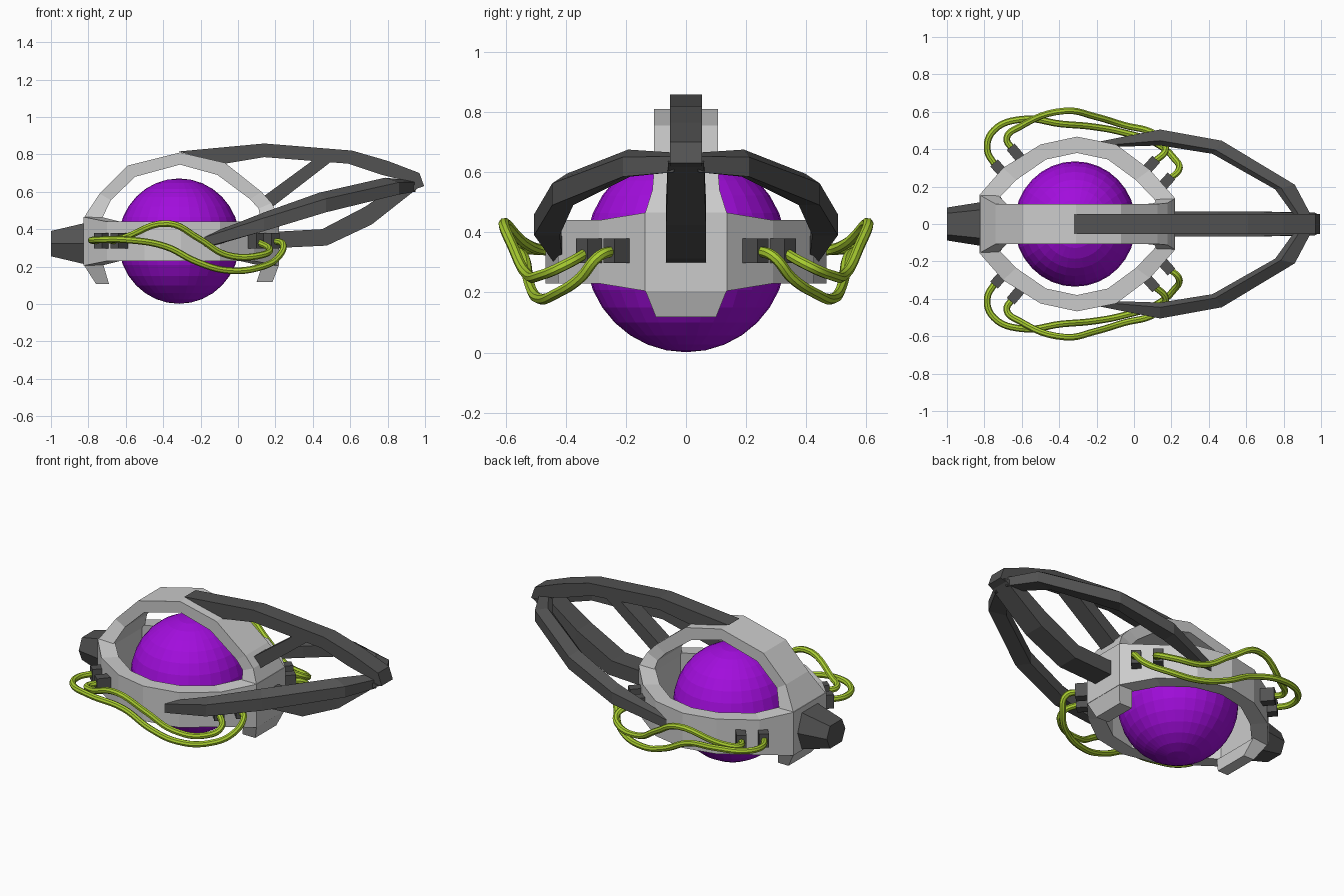
import bpy, bmesh, math

if "Cube" in bpy.data.objects:
    bpy.data.objects.remove(bpy.data.objects["Cube"])


def material(name, rgb):
    m = bpy.data.materials.new(name)
    m.diffuse_color = (*rgb, 1)
    m.use_nodes = True
    m.node_tree.nodes["Principled BSDF"].inputs["Base Color"].default_value = m.diffuse_color
    return m


DARK = material("dark_metal", (0.085, 0.085, 0.085))
PURPLE = material("purple", (0.36, 0.004, 0.72))
GREEN = material("green", (0.40, 0.62, 0.03))


def loft(name, sections, mat=None, closed=False):
    """Skin a row of equal-sized cross-sections with flat faces."""
    bm = bmesh.new()
    rows = [[bm.verts.new(p) for p in s] for s in sections]
    n = len(rows[0])
    for i in range(len(rows) if closed else len(rows) - 1):
        a, b = rows[i], rows[(i + 1) % len(rows)]
        for j in range(n):
            k = (j + 1) % n
            bm.faces.new((a[j], a[k], b[k], b[j]))
    if not closed:
        bm.faces.new(rows[0])
        bm.faces.new(rows[-1])
    bmesh.ops.recalc_face_normals(bm, faces=bm.faces)
    me = bpy.data.meshes.new(name)
    bm.to_mesh(me)
    bm.free()
    ob = bpy.data.objects.new(name, me)
    bpy.context.collection.objects.link(ob)
    if mat:
        me.materials.append(mat)
    return ob


def mirror_y(ob):
    m = ob.modifiers.new("mirror", "MIRROR")
    m.use_axis = (False, True, False)


def strap(name, stations, mat=None):
    """Band in the xz plane; station = outer x,z, inner x,z, half width."""
    return loft(name, [[(ox, -w, oz), (ox, w, oz), (ix, w, iz), (ix, -w, iz)]
                       for ox, oz, ix, iz, w in stations], mat)


# Core sphere
bpy.ops.mesh.primitive_uv_sphere_add(segments=32, ring_count=16, radius=0.335,
                                     location=(-0.315, 0, 0.336))
core = bpy.context.object
core.name = "core_sphere"
core.scale.x = 0.97
core.data.materials.append(PURPLE)

# Horizontal ring: outer x,y, inner x,y, bottom z, top z
half = [(0.22, 0.137, 0.12, 0.12, 0.205, 0.465), (0.085, 0.29, 0.01, 0.235, 0.23, 0.44),
        (-0.095, 0.425, -0.14, 0.345, 0.23, 0.44), (-0.305, 0.467, -0.305, 0.38, 0.23, 0.44),
        (-0.50, 0.425, -0.47, 0.345, 0.23, 0.44), (-0.70, 0.30, -0.63, 0.235, 0.23, 0.44),
        (-0.825, 0.157, -0.73, 0.13, 0.205, 0.465)]
ring = half + [(a, -b, c, -d, e, f) for a, b, c, d, e, f in reversed(half)]
loft("equator_ring", [[(a, b, e), (a, b, f), (c, d, f), (c, d, e)]
                      for a, b, c, d, e, f in ring], closed=True)

# Vertical arch over the sphere
strap("top_arch", [(0.22, 0.46, 0.12, 0.45, 0.137), (0.18, 0.54, 0.11, 0.51, 0.112),
                   (0.125, 0.60, 0.065, 0.56, 0.107), (-0.07, 0.755, -0.11, 0.69, 0.107),
                   (-0.31, 0.81, -0.31, 0.745, 0.107), (-0.59, 0.74, -0.55, 0.68, 0.107),
                   (-0.74, 0.59, -0.68, 0.555, 0.107), (-0.825, 0.46, -0.73, 0.45, 0.155)])

# Tabs below each end of the ring
strap("rear_tab", [(0.22, 0.21, 0.13, 0.21, 0.137), (0.185, 0.118, 0.10, 0.118, 0.10)])
strap("nose_tab", [(-0.825, 0.21, -0.72, 0.21, 0.155), (-0.76, 0.108, -0.69, 0.108, 0.11)])

# Tapered nose with chamfered section: x, half width, bottom, top
nose = []
for x, w, b, t in [(-0.80, 0.12, 0.21, 0.435), (-0.83, 0.115, 0.215, 0.43),
                   (-1.0, 0.088, 0.255, 0.39)]:
    m = (b + t) / 2
    nose.append([(x, -w, m), (x, -w * 0.65, t), (x, w * 0.65, t),
                 (x, w, m), (x, w * 0.65, b), (x, -w * 0.65, b)])
loft("nose", nose, DARK)

# Central tail frame: upper beam, strut and lower beam
strap("tail_upper_beam", [(-0.32, 0.815, -0.07, 0.75, 0.053), (0.14, 0.858, 0.14, 0.785, 0.053),
                          (0.61, 0.82, 0.59, 0.75, 0.053), (0.80, 0.765, 0.77, 0.69, 0.053),
                          (0.97, 0.70, 0.91, 0.655, 0.053), (0.995, 0.63, 0.91, 0.60, 0.053)], DARK)
strap("tail_strut", [(0.13, 0.57, 0.16, 0.50, 0.053), (0.43, 0.79, 0.51, 0.77, 0.053)], DARK)
strap("tail_lower_beam", [(0.18, 0.385, 0.18, 0.298, 0.066), (0.45, 0.40, 0.475, 0.312, 0.066),
                          (0.68, 0.52, 0.715, 0.425, 0.066), (0.87, 0.65, 0.975, 0.63, 0.06)], DARK)

# Side tail arms: outer x,y, inner x,y, bottom z, top z
arm = [(-0.19, 0.44, -0.17, 0.41, 0.30, 0.365), (0.14, 0.505, 0.14, 0.42, 0.39, 0.49),
       (0.47, 0.445, 0.42, 0.375, 0.49, 0.595), (0.86, 0.21, 0.755, 0.185, 0.585, 0.675),
       (0.95, 0.04, 0.86, 0.04, 0.60, 0.665)]
mirror_y(loft("side_tail_arm", [[(a, b, e), (a, b, (e + f) / 2 + 0.02), (c + 0.3 * (a - c), d + 0.3 * (b - d), f),
                                 (c, d, (e + f) / 2 + 0.02), (c, d, e)]
                                for a, b, c, d, e, f in arm], DARK))

# Cable sockets on the diagonals of the ring
for i, (x, y, deg) in enumerate([(-0.632, 0.38, 130), (-0.72, 0.295, 132),
                                 (0.09, 0.315, 48), (0.172, 0.225, 48)]):
    bpy.ops.mesh.primitive_cube_add(size=1, location=(x, y, 0.338))
    s = bpy.context.object
    s.name = f"cable_socket_{i + 1}"
    s.scale = (0.085, 0.055, 0.082)
    s.rotation_euler.z = math.radians(deg)
    bpy.ops.object.transform_apply(location=True, rotation=True, scale=True)
    s.data.materials.append(DARK)
    mirror_y(s)

# Cables along both sides
paths = {
    "low_cable": [(-0.74, 0.31, 0.34), (-0.785, 0.40, 0.34), (-0.75, 0.50, 0.343),
                  (-0.60, 0.56, 0.343), (-0.39, 0.535, 0.308), (-0.22, 0.52, 0.225),
                  (-0.06, 0.49, 0.18), (0.12, 0.43, 0.197), (0.215, 0.35, 0.25),
                  (0.24, 0.29, 0.32), (0.18, 0.235, 0.338)],
    "high_cable": [(-0.64, 0.39, 0.34), (-0.68, 0.46, 0.34), (-0.61, 0.52, 0.355),
                   (-0.37, 0.605, 0.43), (-0.21, 0.575, 0.35), (-0.06, 0.53, 0.262),
                   (0.12, 0.475, 0.26), (0.17, 0.405, 0.29), (0.10, 0.325, 0.335)]}
for name, pts in paths.items():
    for side, sign in (("left", 1), ("right", -1)):
        cu = bpy.data.curves.new(name, "CURVE")
        cu.dimensions = "3D"
        cu.bevel_depth = 0.018
        cu.bevel_resolution = 2
        cu.resolution_u = 6
        sp = cu.splines.new("BEZIER")
        sp.bezier_points.add(len(pts) - 1)
        for bp, (x, y, z) in zip(sp.bezier_points, pts):
            bp.co = (x, y * sign, z)
            bp.handle_left_type = bp.handle_right_type = "AUTO"
        cu.materials.append(GREEN)
        ob = bpy.data.objects.new(f"{side}_{name}", cu)
        bpy.context.collection.objects.link(ob)
        bpy.ops.object.select_all(action="DESELECT")
        ob.select_set(True)
        bpy.context.view_layer.objects.active = ob
        bpy.ops.object.convert(target="MESH")
        bpy.ops.object.shade_smooth_by_angle()
